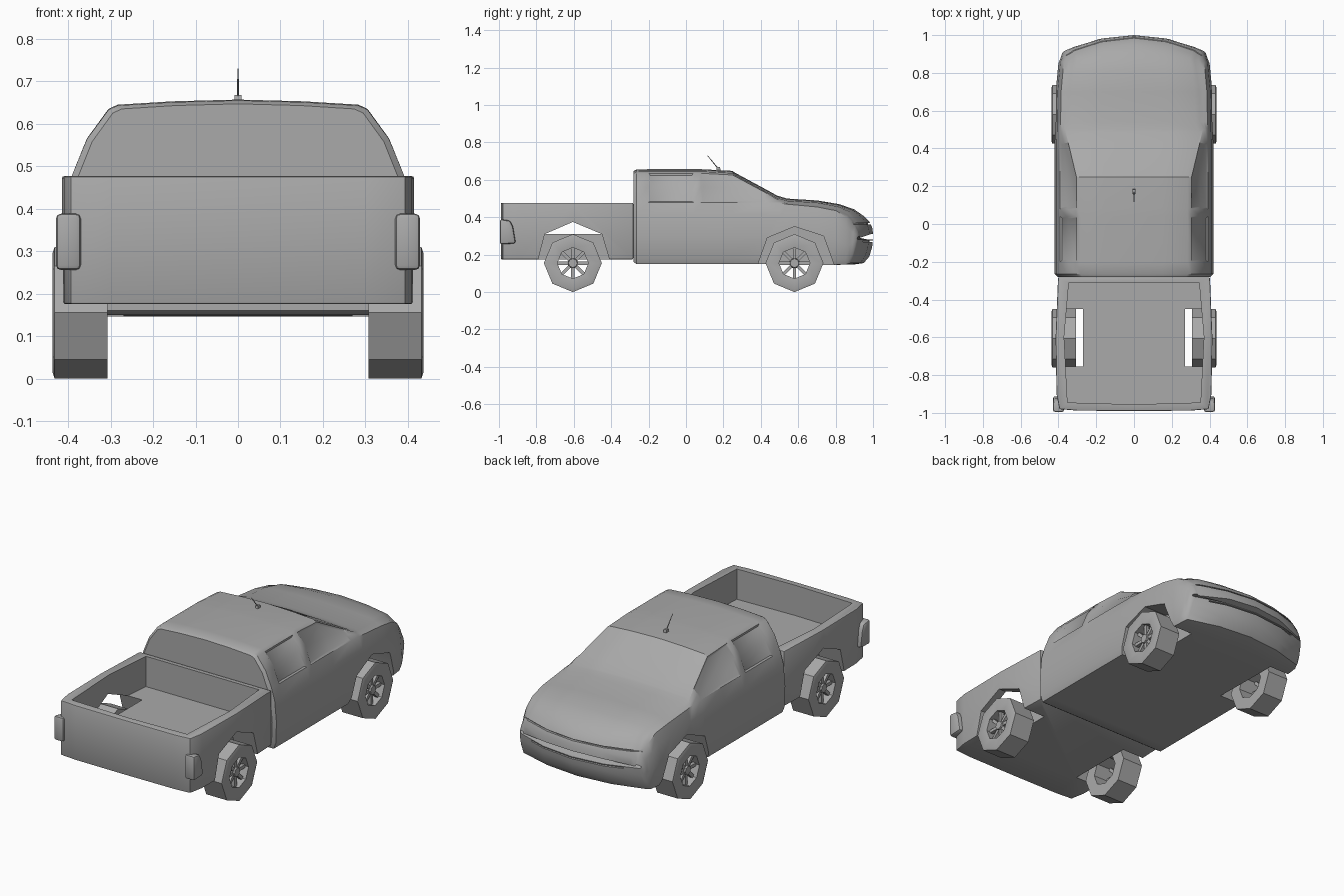
import bpy, bmesh, math
from mathutils import Matrix, Vector

cube = bpy.data.objects.get("Cube")
if cube:
    bpy.data.objects.remove(cube, do_unlink=True)

# One grey paint for everything
grey = bpy.data.materials.new("plain_grey")
grey.use_nodes = True
colour = (0.4, 0.4, 0.4, 1)
grey.diffuse_color = colour
for node in grey.node_tree.nodes:
    if node.type == 'BSDF_PRINCIPLED':
        node.inputs["Base Color"].default_value = colour


def make(name, bm):
    bmesh.ops.recalc_face_normals(bm, faces=bm.faces[:])
    mesh = bpy.data.meshes.new(name)
    bm.to_mesh(mesh)
    bm.free()
    mesh.materials.append(grey)
    ob = bpy.data.objects.new(name, mesh)
    bpy.context.collection.objects.link(ob)
    return ob


def activate(ob):
    bpy.ops.object.select_all(action='DESELECT')
    ob.select_set(True)
    bpy.context.view_layer.objects.active = ob


def smooth(ob, degrees=35):
    activate(ob)
    bpy.ops.object.shade_smooth_by_angle(angle=math.radians(degrees))


def bevel(ob, width, segments=2):
    activate(ob)
    mod = ob.modifiers.new("soft_edges", 'BEVEL')
    mod.width, mod.segments = width, segments
    mod.limit_method, mod.angle_limit = 'ANGLE', math.radians(40)
    bpy.ops.object.modifier_apply(modifier=mod.name)


def cut(ob, cutter):
    activate(ob)
    mod = ob.modifiers.new("cut", 'BOOLEAN')
    mod.operation, mod.solver, mod.object = 'DIFFERENCE', 'EXACT', cutter
    bpy.ops.object.modifier_apply(modifier=mod.name)
    bpy.data.objects.remove(cutter, do_unlink=True)


def prism(name, outline, lo, hi, axis, both_sides=False):
    """Extrude a 2D outline along x (outline in y, z) or z (outline in x, y)."""
    bm = bmesh.new()
    for side in ((1, -1) if both_sides else (1,)):
        rings = []
        for h in (lo, hi):
            pts = [(side * h, u, v) if axis == 'x' else (u, v, h) for u, v in outline]
            rings.append([bm.verts.new(p) for p in pts])
        for ring in rings:
            bm.faces.new(ring)
        n = len(outline)
        for i in range(n):
            j = (i + 1) % n
            bm.faces.new((rings[0][i], rings[0][j], rings[1][j], rings[1][i]))
    return make(name, bm)


def mirrored(half):
    return half + [(-x, y) for x, y in reversed(half) if x > 0]


# Cab and bonnet: cross-sections lofted along the length
def half_section(w, zb, belt, wr, zr):
    rise = belt - zb
    wb = 0.93 * w
    return [(0, zb), (0.5 * w, zb), (0.96 * w, zb), (0.99 * w, zb + 0.1 * rise),
            (w, zb + 0.45 * rise), (0.975 * w, zb + 0.8 * rise), (wb, belt),
            (wb + 0.55 * (wr - wb) + 0.08 * (zr - belt), belt + 0.55 * (zr - belt)),
            (wr, zr), (0.93 * wr, zr + 0.01), (0.5 * wr, zr + 0.018), (0, zr + 0.022)]


# y, half width, floor, belt, roof half width, roof edge height, nose curvature
sections = [
    (-0.28, 0.405, 0.16, 0.475, 0.295, 0.625, 0),
    (-0.265, 0.42, 0.15, 0.48, 0.305, 0.633, 0),
    (-0.2, 0.42, 0.15, 0.48, 0.305, 0.635, 0),
    (0.04, 0.42, 0.15, 0.48, 0.305, 0.635, 0),
    (0.08, 0.42, 0.15, 0.48, 0.305, 0.635, 0),
    (0.25, 0.42, 0.15, 0.48, 0.305, 0.626, 0),
    (0.43, 0.42, 0.15, 0.478, 0.348, 0.529, 0),
    (0.5, 0.418, 0.148, 0.475, 0.365, 0.49, 0),
    (0.54, 0.418, 0.148, 0.47, 0.35, 0.478, 0),
    (0.7, 0.415, 0.146, 0.455, 0.345, 0.468, 0),
    (0.82, 0.405, 0.146, 0.435, 0.33, 0.448, 0.12),
    (0.9, 0.4, 0.148, 0.4, 0.32, 0.42, 0.3),
    (0.95, 0.39, 0.155, 0.375, 0.33, 0.385, 0.5),
    (0.98, 0.385, 0.19, 0.35, 0.34, 0.355, 0.6),
    (0.995, 0.38, 0.24, 0.325, 0.345, 0.325, 0.62),
    (1.0, 0.37, 0.28, 0.3, 0.34, 0.29, 0.62),
]
bm = bmesh.new()
rings = []
for y, w, zb, belt, wr, zr, k in sections:
    half = half_section(w, zb, belt, wr, zr)
    ring = half + [(-x, z) for x, z in half[-2:0:-1]]
    rings.append([bm.verts.new((x, y - k * x * x, z)) for x, z in ring])
n = len(rings[0])
side_glass, screen = [], []
for i in range(len(rings) - 1):
    for j in range(n):
        j2 = (j + 1) % n
        face = bm.faces.new((rings[i][j], rings[i][j2], rings[i + 1][j2], rings[i + 1][j]))
        if i in (2, 4, 5) and j in (6, 7, 14, 15):
            side_glass.append(face)
        if i in (5, 6) and 8 <= j <= 13:
            screen.append(face)
bm.faces.new(rings[0])
bm.faces.new(rings[-1])
bmesh.ops.recalc_face_normals(bm, faces=bm.faces[:])
# Recessed side windows and windscreen
bmesh.ops.inset_region(bm, faces=side_glass, thickness=0.012, depth=-0.006)
bmesh.ops.inset_region(bm, faces=screen, thickness=0.012, depth=-0.003)
cab = make("cab_and_bonnet", bm)

# Front wheel arches
cut(cab, prism("front_arch_cutter", [(0.375, 0.05), (0.385, 0.15), (0.435, 0.29), (0.58, 0.35),
                                     (0.735, 0.3), (0.79, 0.15), (0.8, 0.05)],
               0.27, 0.6, 'x', True))


# Grooves across the nose
def nose_groove(z, back, reach):
    curve = [(x * reach, back - 0.62 * (x * reach) ** 2) for x in (0, 0.25, 0.5, 0.75, 1)]
    cut(cab, prism("groove_cutter", mirrored(curve + [(reach, 1.1)]), z, z + 0.007, 'z'))


nose_groove(0.362, 0.972, 0.36)
nose_groove(0.268, 0.982, 0.28)
smooth(cab)

# Cargo bed with a raised floor
bed = prism("cargo_bed", mirrored([(0, -0.99), (0.3, -0.988), (0.395, -0.98), (0.41, -0.9),
                                   (0.415, -0.6), (0.402, -0.282)]), 0.175, 0.477, 'z')
bevel(bed, 0.006)
cut(bed, prism("bed_cutter", mirrored([(0, -0.955), (0.352, -0.945), (0.37, -0.6),
                                       (0.345, -0.31)]), 0.31, 0.6, 'z'))
cut(bed, prism("rear_arch_cutter", [(-0.81, 0.1), (-0.79, 0.175), (-0.755, 0.31), (-0.605, 0.375),
                                    (-0.45, 0.31), (-0.41, 0.175), (-0.4, 0.1)],
               0.27, 0.6, 'x', True))
smooth(bed)

# Tail lights wrapping the rear corners
lights = prism("tail_lights", [(-0.995, 0.255), (-0.995, 0.39), (-0.94, 0.382), (-0.925, 0.35),
                               (-0.91, 0.26)], 0.37, 0.429, 'x', True)
bevel(lights, 0.012)
smooth(lights)

# Wheels: eight-sided open tyres with hub and spokes
SIDES = 8
TYRE = [(0.307, 0.085), (0.307, 0.155), (0.432, 0.155), (0.437, 0.14), (0.43, 0.083)]


def wheel(name, side, y):
    bm = bmesh.new()
    loops = []
    for s in range(SIDES):
        a = math.tau * s / SIDES
        loops.append([bm.verts.new((x, r * math.cos(a), r * math.sin(a))) for x, r in TYRE])
    for s in range(SIDES):
        for p in range(len(TYRE)):
            q = (p + 1) % len(TYRE)
            t = (s + 1) % SIDES
            bm.faces.new((loops[s][p], loops[s][q], loops[t][q], loops[t][p]))
    bmesh.ops.create_cone(bm, cap_ends=True, segments=SIDES, radius1=0.03, radius2=0.024, depth=0.035,
                          matrix=Matrix.Translation((0.402, 0, 0)) @ Matrix.Rotation(math.pi / 2, 4, 'Y'))
    for s in range(SIDES):
        bmesh.ops.create_cube(bm, size=1, matrix=Matrix.Rotation(math.tau * s / SIDES, 4, 'X')
                              @ Matrix.Translation((0.4, 0, 0.052))
                              @ Matrix.Diagonal((0.02, 0.018, 0.064, 1)))
    bmesh.ops.transform(bm, matrix=Matrix.Translation((0, y, 0.155))
                        @ Matrix.Diagonal((side, 1, 1, 1)), verts=bm.verts[:])
    smooth(make(name, bm), 30)


for end, y in (("front", 0.58), ("rear", -0.605)):
    for label, side in (("left", 1), ("right", -1)):
        wheel(f"{end}_{label}_wheel", side, y)

# Roof aerial: small foot and a raked rod
foot = prism("aerial_foot", [(0.16, 0.645), (0.185, 0.645), (0.182, 0.668), (0.165, 0.668)],
             -0.008, 0.008, 'x')
start, end = Vector((0, 0.172, 0.66)), Vector((0, 0.115, 0.73))
rod = end - start
bm = bmesh.new()
bmesh.ops.create_cone(bm, cap_ends=True, segments=6, radius1=0.003, radius2=0.0015, depth=rod.length,
                      matrix=Matrix.Translation((start + end) / 2)
                      @ rod.to_track_quat('Z', 'Y').to_matrix().to_4x4())
make("aerial_rod", bm)
